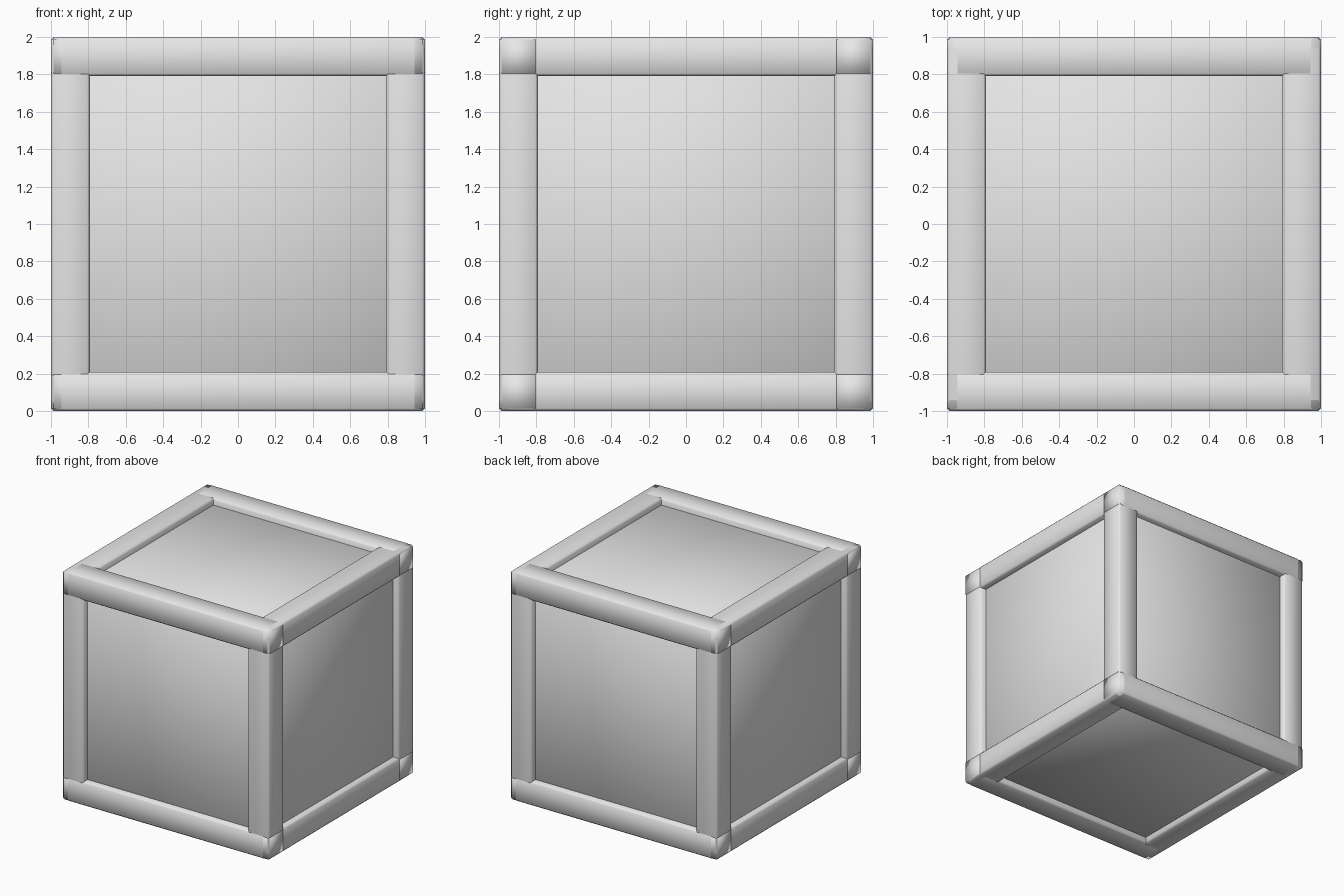
import bpy
import bmesh
from mathutils import Vector

SIDE = 0.21      # beam thickness
ROUND = 0.014    # bevel across a beam
TAPER = 0.06     # bevel along a beam, at its ends
RECESS = 0.055   # depth of the panels below the frame

cube = bpy.data.objects.get("Cube")
if cube:
    bpy.data.objects.remove(cube, do_unlink=True)

grey = bpy.data.materials.new("light grey")
grey.use_nodes = True
grey.diffuse_color = (0.8, 0.8, 0.8, 1)
grey.node_tree.nodes["Principled BSDF"].inputs["Base Color"].default_value = (0.8, 0.8, 0.8, 1)


def bevelled_box(name, centre, size, width, stretch=(1, 1, 1)):
    """Box bevelled before it is stretched, so bevels can differ by axis."""
    bm = bmesh.new()
    bmesh.ops.create_cube(bm, size=1)
    bmesh.ops.scale(bm, verts=bm.verts, vec=[s / k for s, k in zip(size, stretch)])
    bmesh.ops.bevel(bm, geom=bm.edges[:], offset=width, segments=1,
                    affect='EDGES', clamp_overlap=True)
    bmesh.ops.scale(bm, verts=bm.verts, vec=stretch)
    bmesh.ops.recalc_face_normals(bm, faces=bm.faces)
    for face in bm.faces:
        face.smooth = True
    mesh = bpy.data.meshes.new(name)
    bm.to_mesh(mesh)
    bm.free()
    mesh.materials.append(grey)
    obj = bpy.data.objects.new(name, mesh)
    obj.location = centre
    bpy.context.collection.objects.link(obj)


# Inner box whose faces are the recessed panels
core = 2 - 2 * RECESS
bevelled_box("panel_box", (0, 0, 1), (core, core, core), 0.03)

# Twelve frame beams; a hair of inset decides which beam lies on top
for axis, label in enumerate(("cross_rail", "side_rail", "corner_post")):
    inset = 0.0006 * axis
    size = [SIDE - 2 * inset] * 3
    size[axis] = 2 - 2 * inset
    stretch = [1, 1, 1]
    stretch[axis] = TAPER / ROUND
    for a in (-1, 1):
        for b in (-1, 1):
            centre = Vector((0, 0, 1))
            centre[(axis + 1) % 3] += a * (1 - SIDE / 2)
            centre[(axis + 2) % 3] += b * (1 - SIDE / 2)
            bevelled_box(label, centre, size, ROUND, stretch)
